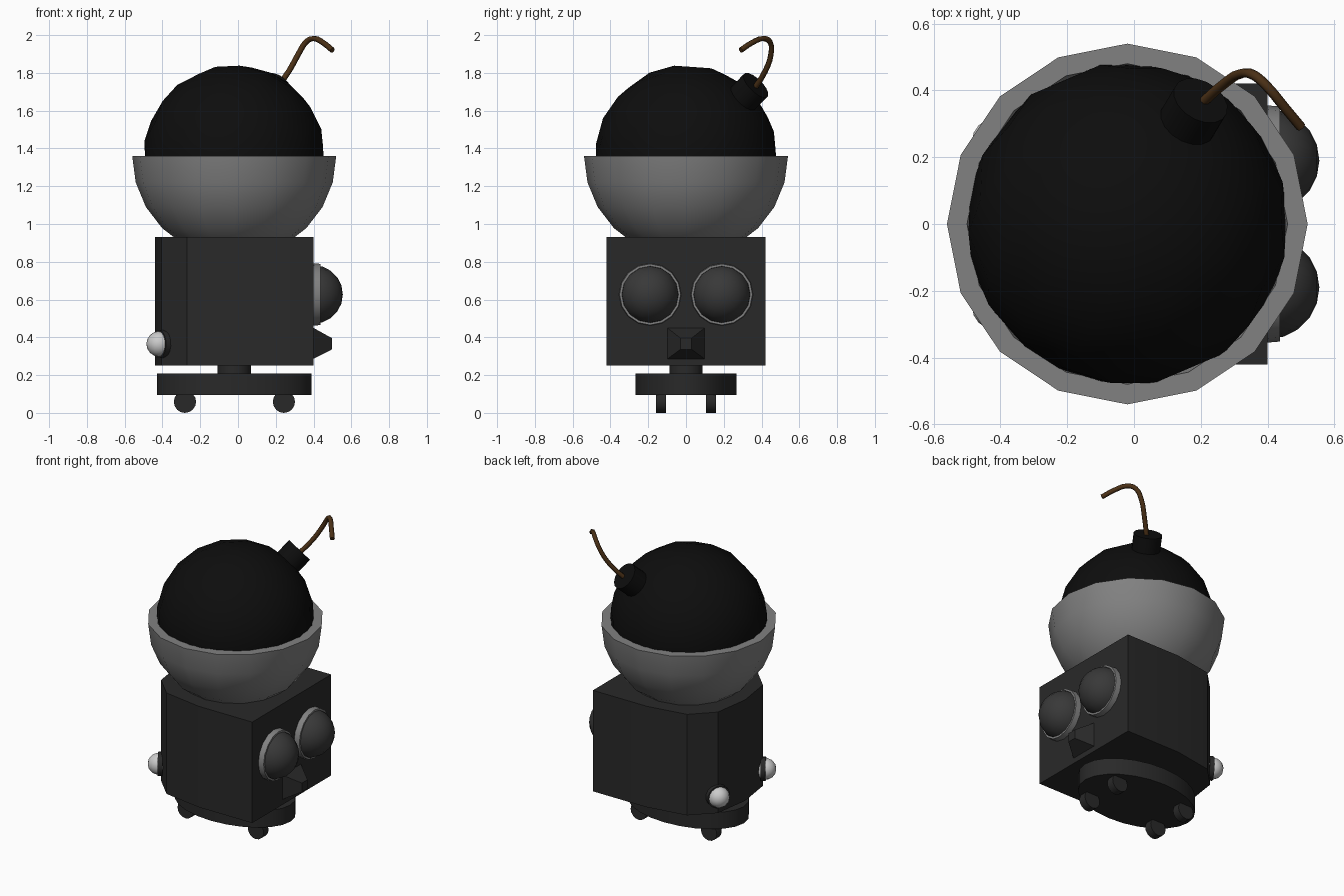
import bpy, bmesh
from math import pi, sin, cos, radians
from mathutils import Vector, Matrix

if "Cube" in bpy.data.objects:
    bpy.data.objects.remove(bpy.data.objects["Cube"])


def mat(name, v):
    m = bpy.data.materials.new(name)
    m.diffuse_color = (*v, 1)
    m.use_nodes = True
    m.node_tree.nodes["Principled BSDF"].inputs["Base Color"].default_value = m.diffuse_color
    return m


BLACK = mat("black", (0.004, 0.004, 0.004))
DARK = mat("dark", (0.022, 0.022, 0.022))
LENS = mat("lens", (0.04, 0.04, 0.04))
METAL = mat("metal", (0.22, 0.22, 0.22))
WHITE = mat("white", (0.8, 0.8, 0.8))
BROWN = mat("brown", (0.07, 0.03, 0.008))


def finish(name, bm, material, smooth=40):
    bmesh.ops.recalc_face_normals(bm, faces=bm.faces)
    me = bpy.data.meshes.new(name)
    bm.to_mesh(me)
    bm.free()
    ob = bpy.data.objects.new(name, me)
    bpy.context.collection.objects.link(ob)
    me.materials.append(material)
    if smooth:
        bpy.ops.object.select_all(action='DESELECT')
        ob.select_set(True)
        bpy.context.view_layer.objects.active = ob
        bpy.ops.object.shade_smooth_by_angle(angle=radians(smooth))
    return ob


def revolve(name, profile, loc, axis, material, n=16, scale=(1, 1, 1)):
    """Spin (radius, height) points round an axis; radius 0 closes an end."""
    bm = bmesh.new()
    rot = Vector((0, 0, 1)).rotation_difference(Vector(axis)).to_matrix().to_4x4()
    rings = [[bm.verts.new((r * cos(2 * pi * i / n), r * sin(2 * pi * i / n), h))
              for i in range(n if r else 1)] for r, h in profile]
    for a, b in zip(rings, rings[1:]):
        for i in range(n):
            j = (i + 1) % n
            q = [a[i % len(a)], a[j % len(a)], b[j % len(b)], b[i % len(b)]]
            bm.faces.new(list(dict.fromkeys(q)))
    bm.transform(Matrix.Translation(loc) @ rot @ Matrix.Diagonal((*scale, 1)))
    return finish(name, bm, material)


def cylinder(name, r, length, loc, axis, material, n=16, scale=(1, 1, 1)):
    h = length / 2
    return revolve(name, [(0, -h), (r, -h), (r, h), (0, h)], loc, axis, material, n, scale)


def arc(r, a0, a1, steps):
    """Points along a circle, angles from the equator in degrees."""
    pts = []
    for i in range(steps + 1):
        a = radians(a0 + (a1 - a0) * i / steps)
        c = r * cos(a)
        pts.append((c if c > 1e-6 else 0, r * sin(a)))
    return pts


UP, FWD = (0, 0, 1), (1, 0, 0)
centre = Vector((-0.02, 0, 1.36))

# Body: flat face at +x, rounded back
half = [(0.40, 0.42), (0, 0.42), (-0.27, 0.375), (-0.405, 0.24), (-0.44, 0)]
outline = half + [(x, -y) for x, y in reversed(half[:-1])]
bm = bmesh.new()
face = bm.faces.new([bm.verts.new((x, y, 0.25)) for x, y in outline])
ext = bmesh.ops.extrude_face_region(bm, geom=[face], use_keep_orig=True)
bmesh.ops.translate(bm, vec=(0, 0, 0.68),
                    verts=[v for v in ext["geom"] if isinstance(v, bmesh.types.BMVert)])
finish("body", bm, DARK, 20)

# Bowl and bomb
revolve("bowl", arc(0.54, -90, 0, 6) + arc(0.48, 0, -90, 6), centre, UP, METAL)
plug_dir = Vector((0.386, 0.65, 0.658)).normalized()
revolve("bomb", arc(0.483, -90, 90, 10), centre, plug_dir, BLACK)
cylinder("bomb_plug", 0.088, 0.16, centre + plug_dir * 0.49, plug_dir, BLACK)

# Fuse
cu = bpy.data.curves.new("fuse", 'CURVE')
cu.dimensions = '3D'
cu.bevel_depth = 0.015
cu.bevel_resolution = 1
cu.resolution_u = 3
cu.use_fill_caps = True
path = [(0.19, 0.35, 1.70), (0.27, 0.42, 1.81), (0.32, 0.45, 1.90), (0.36, 0.445, 1.963),
        (0.40, 0.41, 1.982), (0.45, 0.35, 1.96), (0.50, 0.29, 1.92)]
sp = cu.splines.new('BEZIER')
sp.bezier_points.add(len(path) - 1)
for p, co in zip(sp.bezier_points, path):
    p.co = co
    p.handle_left_type = p.handle_right_type = 'AUTO'
cu.materials.append(BROWN)
bpy.context.collection.objects.link(bpy.data.objects.new("fuse", cu))

# Nose
bm = bmesh.new()
rings = [[bm.verts.new((x, sy * w, z + sz * h))
          for sy, sz in ((-1, -1), (1, -1), (1, 1), (-1, 1))]
         for x, w, h, z in ((0.39, 0.105, 0.087, 0.368), (0.497, 0.03, 0.03, 0.366))]
bm.faces.new(rings[0])
bm.faces.new(rings[1])
for i in range(4):
    j = (i + 1) % 4
    bm.faces.new((rings[0][i], rings[0][j], rings[1][j], rings[1][i]))
finish("nose", bm, DARK, 0)

# Paired eyes, tail lights and wheels
for side, s in (("left", 1), ("right", -1)):
    eye = (0.40, s * 0.19, 0.627)
    revolve(f"eye_rim_{side}", [(0.165, 0), (0.162, 0.037), (0.15, 0.037), (0.15, 0)],
            eye, FWD, METAL)
    revolve(f"eye_{side}", arc(0.155, 0, 90, 5), eye, FWD, LENS)
    out = Vector((-0.85, s * 0.53, 0))
    lamp = Vector((-0.418, s * 0.248, 0.365))
    revolve(f"tail_light_{side}", arc(0.067, -90, 90, 8), lamp, UP, WHITE)
    cylinder(f"tail_light_base_{side}", 0.075, 0.03, lamp - out * 0.012, out, DARK)
    for end, x in (("front", 0.243), ("back", -0.281)):
        cylinder(f"wheel_{end}_{side}", 0.059, 0.052, (x, s * 0.132, 0.059), (0, 1, 0), DARK)

# Neck and oval base
cylinder("neck", 0.088, 0.08, (-0.02, 0, 0.235), UP, DARK)
cylinder("base", 0.41, 0.112, (-0.02, 0, 0.152), UP, DARK, 24, (1, 0.65, 1))
